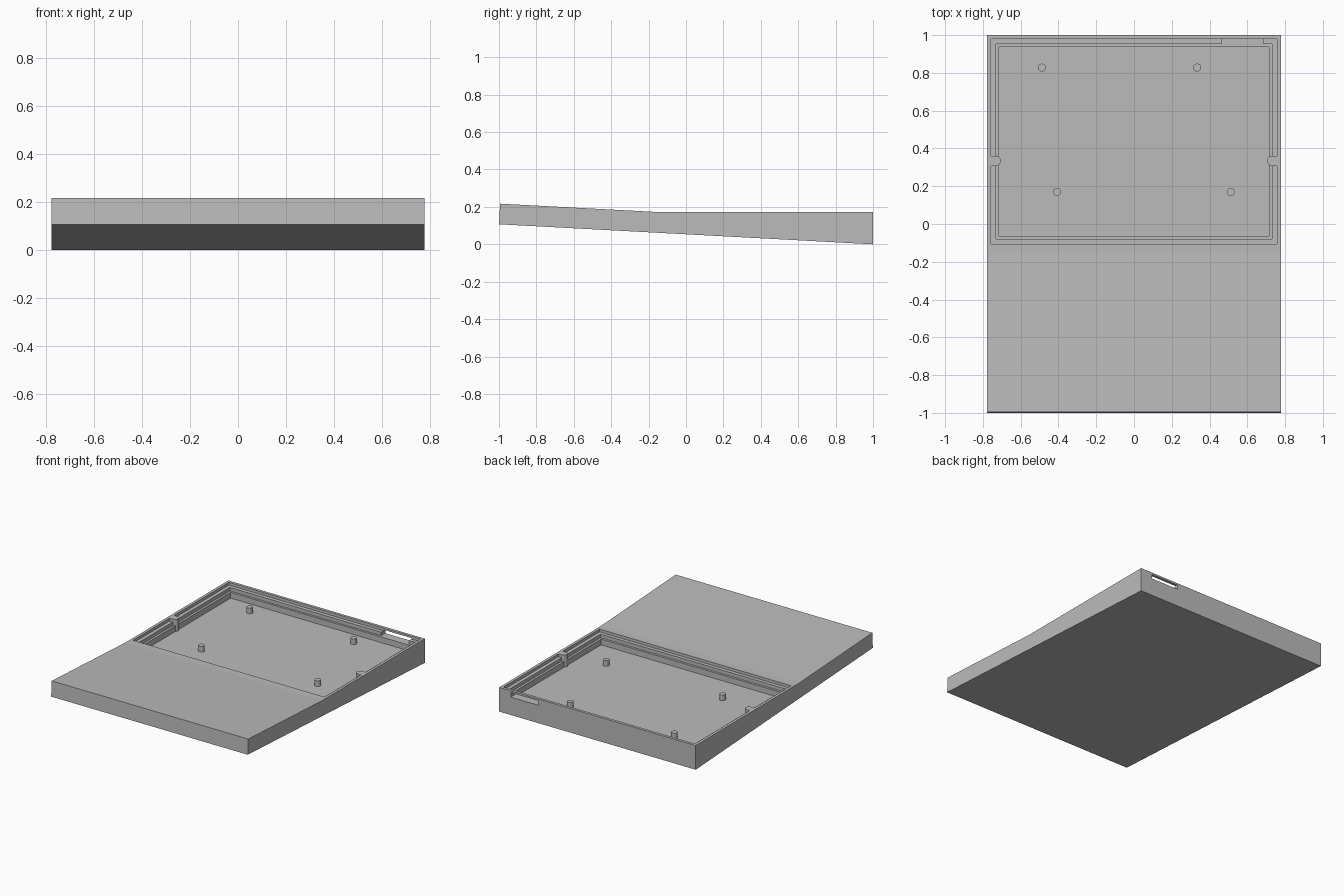
import bpy, bmesh, math
from mathutils import Matrix

cube = bpy.data.objects.get("Cube")
if cube:
    bpy.data.objects.remove(cube, do_unlink=True)

RIM, LEDGE_A, LEDGE_B, FLOOR = 0.173, 0.153, 0.128, 0.087

grey = bpy.data.materials.new("plain_grey")
grey.use_nodes = True
grey.diffuse_color = (0.5, 0.5, 0.5, 1)
grey.node_tree.nodes["Principled BSDF"].inputs["Base Color"].default_value = (0.5, 0.5, 0.5, 1)


def make_object(name, bm):
    bmesh.ops.recalc_face_normals(bm, faces=bm.faces)
    mesh = bpy.data.meshes.new(name)
    bm.to_mesh(mesh)
    bm.free()
    mesh.materials.append(grey)
    obj = bpy.data.objects.new(name, mesh)
    bpy.context.collection.objects.link(obj)
    return obj


def extrude(name, points, offset):
    """Closed outline pushed along an offset."""
    bm = bmesh.new()
    face = bm.faces.new([bm.verts.new(p) for p in points])
    result = bmesh.ops.extrude_face_region(bm, geom=[face])
    verts = [v for v in result["geom"] if isinstance(v, bmesh.types.BMVert)]
    bmesh.ops.translate(bm, verts=verts, vec=offset)
    return make_object(name, bm)


def box(name, x0, x1, y0, y1, z0, z1):
    outline = [(x0, y0, z0), (x1, y0, z0), (x1, y1, z0), (x0, y1, z0)]
    return extrude(name, outline, (0, 0, z1 - z0))


def subtract(target, tool):
    mod = target.modifiers.new("cut", 'BOOLEAN')
    mod.operation, mod.solver, mod.object = 'DIFFERENCE', 'EXACT', tool
    bpy.ops.object.select_all(action='DESELECT')
    bpy.context.view_layer.objects.active = target
    target.select_set(True)
    bpy.ops.object.modifier_apply(modifier=mod.name)


# Wedge body: tilted base and palm rest, level rear deck
profile = [(-1, 0.107), (1, 0), (1, RIM), (-0.16, RIM), (-0.994, 0.217)]
body = extrude("wedge_body", [(-0.777, y, z) for y, z in profile], (1.554, 0, 0))

# Rounded tabs that stay standing on both side walls
tabs = []
for side in (-1, 1):
    arc = [math.radians(-90 + 15 * i) for i in range(13)]
    outline = [(0.8, 0.308), (0.8, 0.36)]
    outline += [(0.731 - 0.026 * math.cos(a), 0.334 - 0.026 * math.sin(a)) for a in arc]
    tabs.append(extrude("tab_keeper", [(side * x, y, 0) for x, y in outline], (0, 0, 0.4)))

# Stepped tray: lid recess, ledge, floor
steps = [(0.757, -0.105, 0.980, LEDGE_A),
         (0.731, -0.079, 0.953, LEDGE_B),
         (0.715, -0.063, 0.938, FLOOR)]
cutters = list(tabs)
for half, front, back, depth in steps:
    cutter = box("tray_cutter", -half, half, front, back, depth, 0.3)
    for tab in tabs:
        subtract(cutter, tab)
    subtract(body, cutter)
    cutters.append(cutter)

# Ledge gap and cable slot through the rear wall
for y0, y1, top in ((0.945, 0.98, 0.3), (0.96, 1.05, 0.16)):
    cutter = box("slot_cutter", 0.465, 0.685, y0, y1, LEDGE_B, top)
    subtract(body, cutter)
    cutters.append(cutter)

for cutter in cutters:
    bpy.data.objects.remove(cutter, do_unlink=True)

# Mounting pins on the tray floor
pins = [(-0.488, 0.828), (0.334, 0.828), (-0.408, 0.17), (0.512, 0.17)]
for i, (x, y) in enumerate(pins, 1):
    bm = bmesh.new()
    bmesh.ops.create_cone(bm, cap_ends=True, segments=32, radius1=0.021, radius2=0.021,
                          depth=0.044, matrix=Matrix.Translation((x, y, FLOOR + 0.018)))
    pin = make_object(f"mounting_pin_{i}", bm)
    bpy.ops.object.select_all(action='DESELECT')
    bpy.context.view_layer.objects.active = pin
    pin.select_set(True)
    bpy.ops.object.shade_smooth_by_angle(angle=math.radians(40))
